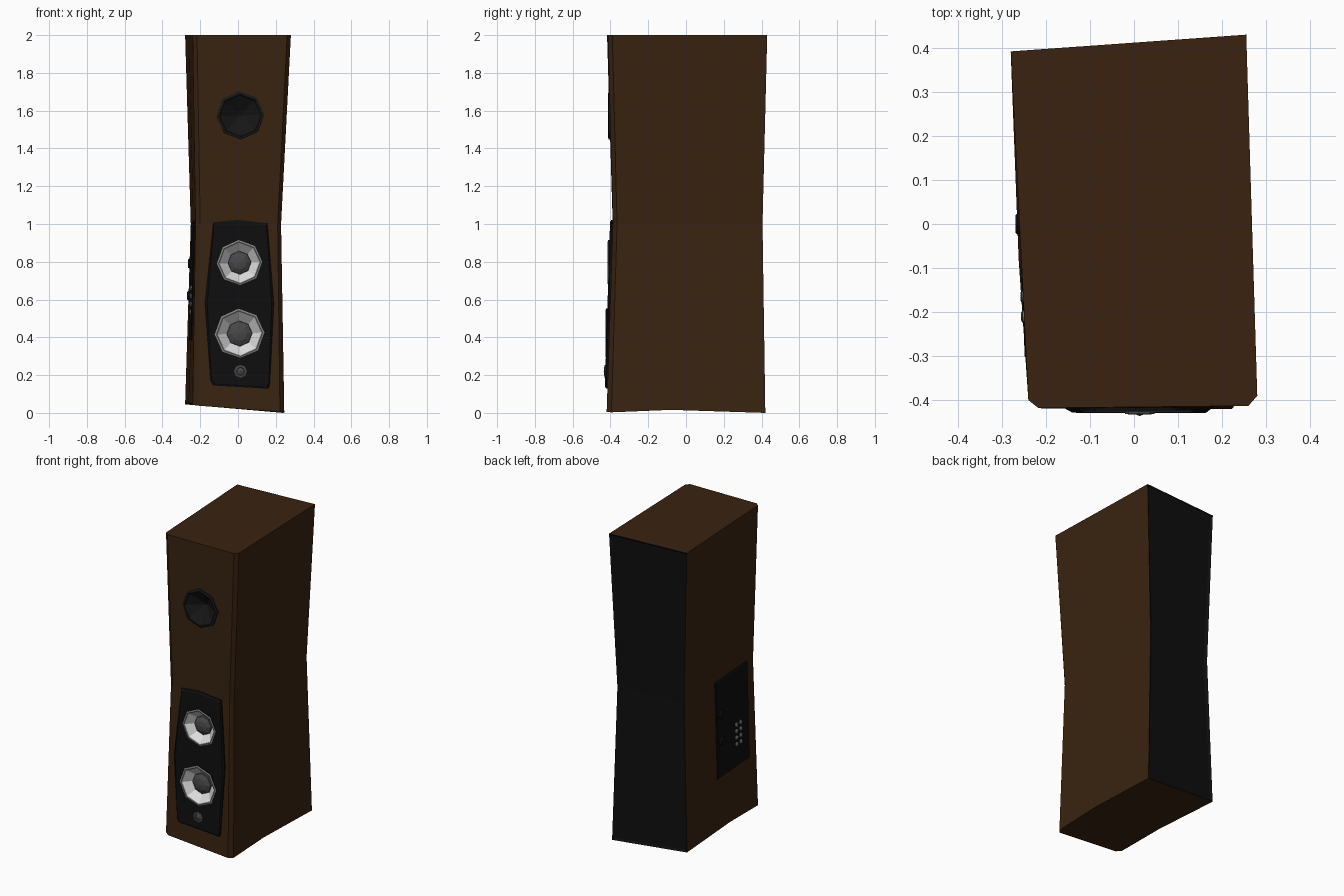
import bpy, bmesh, math
from mathutils import Vector

if "Cube" in bpy.data.objects:
    bpy.data.objects.remove(bpy.data.objects["Cube"])


def mat(name, rgb):
    m = bpy.data.materials.new(name)
    m.diffuse_color = (*rgb, 1)
    m.use_nodes = True
    m.node_tree.nodes["Principled BSDF"].inputs["Base Color"].default_value = m.diffuse_color
    return m


WOOD = mat("dark walnut", (0.041, 0.0165, 0.005))
BLACK = mat("black", (0.0045, 0.0045, 0.0045))
PORT = mat("soft black", (0.008, 0.008, 0.008))
WHITE = mat("pale cone", (0.72, 0.72, 0.72))
GREY = mat("mid grey", (0.22, 0.22, 0.22))
DOME = mat("dark grey", (0.065, 0.065, 0.065))


def finish(bm, name, mats):
    bmesh.ops.recalc_face_normals(bm, faces=bm.faces[:])
    me = bpy.data.meshes.new(name)
    bm.to_mesh(me)
    bm.free()
    for m in mats:
        me.materials.append(m)
    ob = bpy.data.objects.new(name, me)
    bpy.context.collection.objects.link(ob)
    return ob


def front_y(z):
    return -0.388 - (0.032 * (1 - z) if z < 1 else 0.027 * (z - 1))


def left_x(y, z):
    return -0.2375 - 0.034 * y - 0.0235 * (1 - z)


def bridge(bm, a, b, mi=0):
    n = len(a)
    for i in range(n):
        bm.faces.new((a[i], a[(i + 1) % n], b[(i + 1) % n], b[i])).material_index = mi


# Cabinet: waisted, slightly crooked, with chamfered front corners
def cabinet():
    bottom = [(-.28, .39, .045), (-.262, -.08, .06), (-.24, -.40, .042), (-.21, -.419, .038),
              (.222, -.42, .005), (.245, -.395, .003), (.243, -.08, .016), (.24, .42, 0)]
    waist = [(-.25, .375, 1), (-.237, 0, 1), (-.225, -.37, 1), (-.20, -.388, 1),
             (.21, -.387, 1), (.228, -.365, 1), (.22, 0, 1), (.212, .405, 1)]
    top = [(-.28, .392, 2), (-.26, 0, 2), (-.24, -.40, 2), (-.217, -.418, 2),
           (.26, -.413, 2), (.28, -.39, 2), (.268, 0, 2), (.255, .43, 2)]
    bm = bmesh.new()
    rings = [[bm.verts.new(p) for p in r] for r in (bottom, waist, top)]
    for a, b in zip(rings, rings[1:]):
        bridge(bm, a, b)
    bm.faces.new(rings[2])
    r = rings[0]
    for q in ((0, 1, 6, 7), (1, 2, 5, 6), (2, 3, 4, 5)):
        bm.faces.new([r[i] for i in q])
    bmesh.ops.recalc_face_normals(bm, faces=bm.faces[:])
    # black back panel, slightly sunk
    back = [f for f in bm.faces if f.normal.y > 0.8]
    for f in back:
        f.material_index = 1
    bmesh.ops.inset_region(bm, faces=back, thickness=0.018, depth=-0.008)
    return finish(bm, "cabinet", [WOOD, BLACK])


# Thin plate with a bevelled rim that follows a surface; place(u, z, out) -> 3D point
def plate(name, outline, place, thick, rim):
    cu = sum(p[0] for p in outline) / len(outline)
    cz = sum(p[1] for p in outline) / len(outline)
    bm = bmesh.new()
    rings = []
    for out, ins in ((-0.012, 0), (thick * 0.5, 0), (thick, rim)):
        ring = []
        for u, z in outline:
            d = Vector((cu - u, cz - z)).normalized() * ins
            ring.append(bm.verts.new(place(u + d.x, z + d.y, out)))
        rings.append(ring)
    for a, b in zip(rings, rings[1:]):
        bridge(bm, a, b)
    bm.faces.new(rings[0])
    bm.faces.new(rings[2])
    return finish(bm, name, [BLACK])


# Turned part around an axis; profile of (radius, depth into the body, material index)
def turned(name, origin, axis, profile, mats, n=8, turn=0.04):
    ax = Vector(axis)
    side = ax.cross(Vector((0, 0, 1)))
    bm = bmesh.new()
    prev = None
    for r, d, mi in profile:
        if r == 0:
            ring = [bm.verts.new(Vector(origin) + ax * d)]
        else:
            ring = []
            for i in range(n):
                t = math.tau * i / n + turn
                ring.append(bm.verts.new(Vector(origin) + ax * d + side * r * math.cos(t)
                                         + Vector((0, 0, r * math.sin(t)))))
        if prev and len(ring) == 1:
            for i in range(n):
                bm.faces.new((prev[i], prev[(i + 1) % n], ring[0])).material_index = mi
        elif prev and len(prev) == 1:
            for i in range(n):
                bm.faces.new((ring[(i + 1) % n], ring[i], prev[0])).material_index = mi
        elif prev:
            bridge(bm, prev, ring, mi)
        prev = ring
    return finish(bm, name, mats)


def cut(target, cutter):
    md = target.modifiers.new("hole", 'BOOLEAN')
    md.operation = 'DIFFERENCE'
    md.solver = 'EXACT'
    md.object = cutter
    bpy.context.view_layer.objects.active = target
    bpy.ops.object.modifier_apply(modifier=md.name)


body = cabinet()

# Front baffle: barrel-shaped black plate
baffle = plate("front_baffle",
               [(-.13, 1.01), (.0, 1.022), (.155, 1.005), (.19, .58), (.168, .15), (.16, .128),
                (-.13, .145), (-.145, .17), (-.175, .58)],
               lambda u, z, out: (u, front_y(z) - out, z), 0.014, 0.012)

INTO = (0, 1, 0)


def hole(target_list, x, z, y, r, depth):
    c = turned("hole_cutter", (x, y, z), INTO,
               [(0, -.06, 0), (r, -.06, 0), (r, depth, 0), (0, depth, 0)], [BLACK])
    c.hide_render = True
    for t in target_list:
        cut(t, c)
    bpy.data.objects.remove(c)


# Bass port near the top
y = front_y(1.575)
hole([body], .012, 1.575, y, .118, .09)
turned("bass_port", (.012, y, 1.575), INTO,
       [(.128, .015, 0), (.128, -.006, 0), (.112, -.010, 0), (.105, 0, 0), (0, .065, 0)], [PORT])

# Two woofers: rim, hollow cone, dome
for name, z, s in (("upper_woofer", .795, .94), ("lower_woofer", .42, 1.03)):
    y = front_y(z) - 0.014
    hole([baffle, body], .008, z, y, .116 * s, .08)
    turned(name, (.008, y, z), INTO,
           [(.128 * s, .015, 0), (.128 * s, -.003, 0), (.118 * s, -.006, 1), (.112 * s, -.002, 1),
            (.066 * s, .042, 2), (.064 * s, .034, 3), (.038 * s, .020, 3), (0, .014, 3)],
           [BLACK, GREY, WHITE, DOME])

# Small tweeter at the bottom of the baffle
turned("tweeter", (.013, front_y(.22) - .014, .22), INTO,
       [(.034, .01, 0), (.034, -.004, 0), (.022, -.006, 0), (.020, -.002, 0), (0, -.009, 0)], [DOME])

# Control plate on the left side
plate("side_control_plate", [(.045, 1.01), (-.305, 1.02), (-.305, .39), (.045, .38)],
      lambda u, z, out: (left_x(u, z) - out, u, z), 0.007, 0.01)

# Two knobs on the control plate
for i, z in enumerate((.79, .62)):
    turned(f"side_knob_{i + 1}", (left_x(0, z), 0, z), (-1, 0, 0),
           [(.028, 0, 0), (.028, .014, 0), (.020, .023, 0), (0, .023, 0)], [BLACK])

# Terminal studs in two columns
for i in range(8):
    yy, z = (-.165, -.21)[i % 2], .66 - .042 * (i // 2)
    turned(f"terminal_{i + 1}", (left_x(yy, z), yy, z), (-1, 0, 0),
           [(.014, 0, 0), (.014, .012, 0), (.009, .015, 0), (0, .015, 0)], [GREY])
